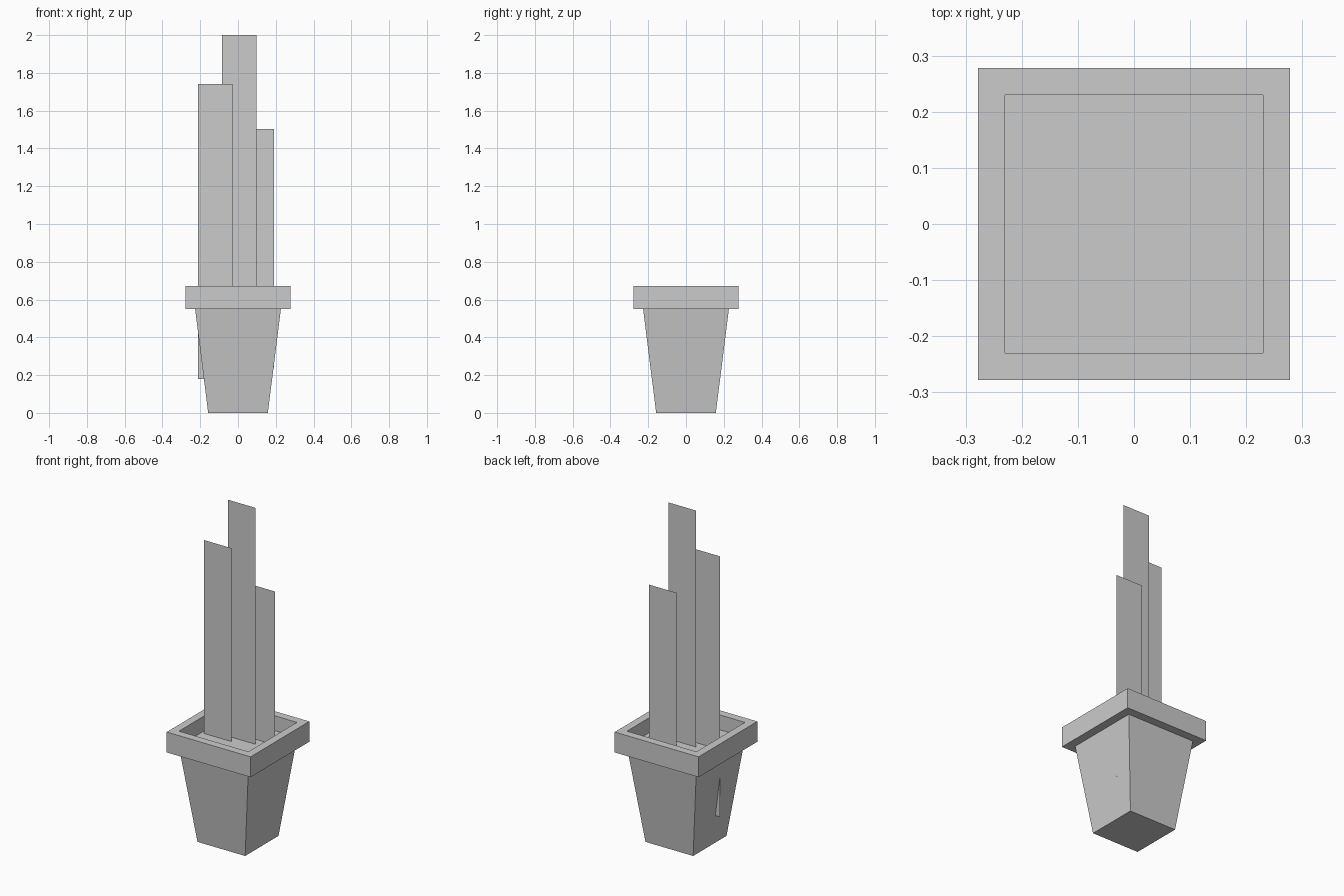
import bpy
import bmesh

cube = bpy.data.objects.get("Cube")
if cube:
    bpy.data.objects.remove(cube, do_unlink=True)

grey = bpy.data.materials.new("plain_grey")
grey.use_nodes = True
colour = (0.6, 0.6, 0.6, 1.0)
grey.diffuse_color = colour
grey.node_tree.nodes["Principled BSDF"].inputs["Base Color"].default_value = colour


def finish(name, bm):
    mesh = bpy.data.meshes.new(name)
    bm.to_mesh(mesh)
    bm.free()
    mesh.materials.append(grey)
    obj = bpy.data.objects.new(name, mesh)
    bpy.context.collection.objects.link(obj)
    return obj


def square_loft(name, profile, cap_start=False, cap_end=False):
    """Join square rings given as (half width, height)."""
    bm = bmesh.new()
    rings = [[bm.verts.new((sx * h, sy * h, z))
              for sx, sy in ((-1, -1), (1, -1), (1, 1), (-1, 1))]
             for h, z in profile]
    for low, high in zip(rings, rings[1:]):
        for i in range(4):
            j = (i + 1) % 4
            bm.faces.new((low[i], low[j], high[j], high[i]))
    if cap_start:
        bm.faces.new(rings[0][::-1])
    if cap_end:
        bm.faces.new(rings[-1])
    return finish(name, bm)


def upright_panel(name, x0, x1, y, z0, z1):
    """Thin single-sheet panel facing the front."""
    bm = bmesh.new()
    bm.faces.new([bm.verts.new(p) for p in
                  ((x0, y, z0), (x1, y, z0), (x1, y, z1), (x0, y, z1))])
    return finish(name, bm)


# Tapered pot with an overhanging square rim
square_loft("pot", [(0.158, 0.0), (0.227, 0.55), (0.278, 0.55),
                    (0.278, 0.672), (0.23, 0.672), (0.23, 0.583)],
            cap_start=True)

# Soil surface sunk inside the rim
square_loft("soil", [(0.23, 0.583)], cap_end=True)

# Three staggered leaves, front to back
upright_panel("right_leaf", -0.212, -0.028, -0.02, 0.18, 1.742)
upright_panel("middle_leaf", -0.086, 0.097, 0.026, 0.2, 2.0)
upright_panel("left_leaf", 0.008, 0.191, 0.079, 0.24, 1.503)
